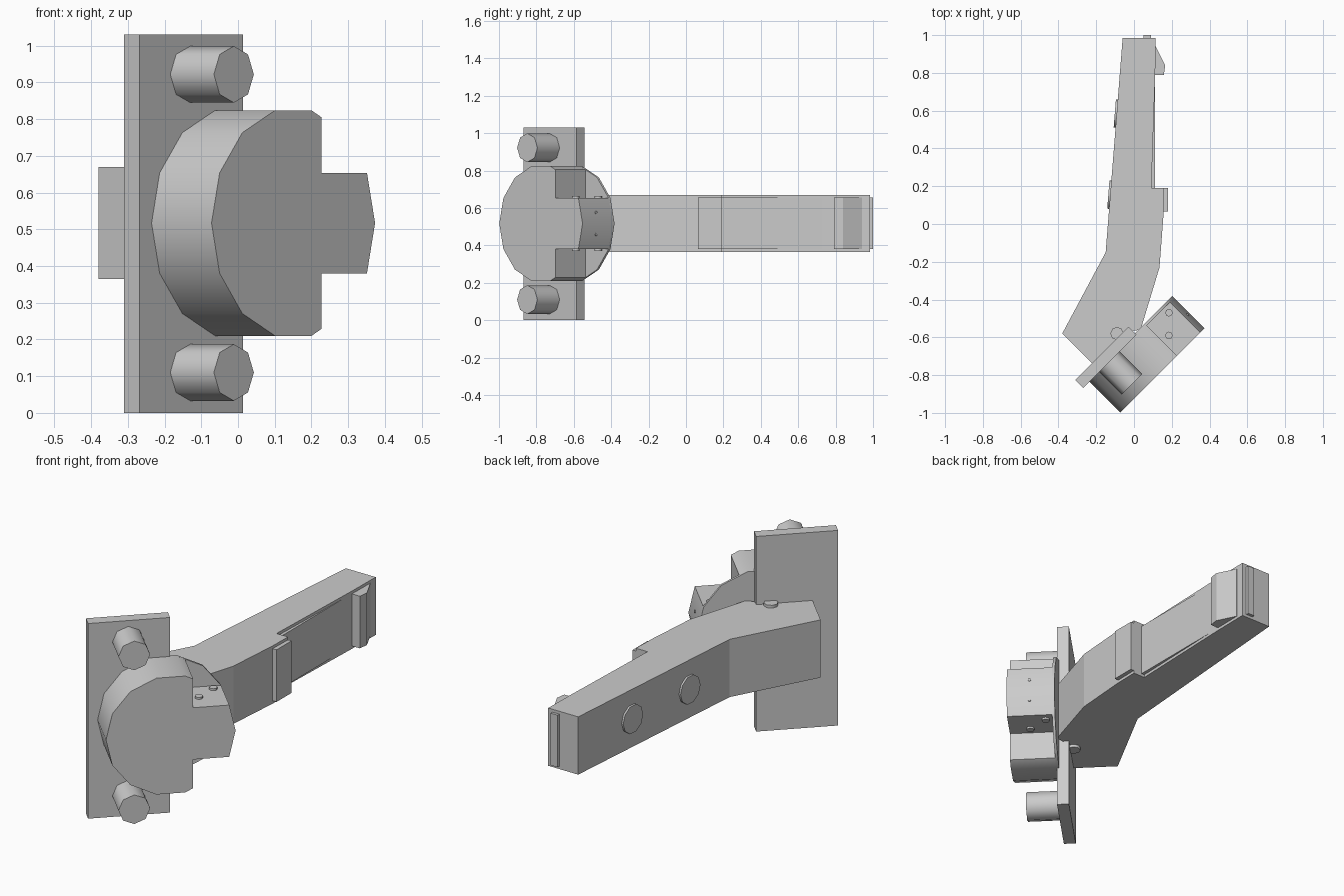
import bpy, bmesh, math
from mathutils import Vector

if "Cube" in bpy.data.objects:
    bpy.data.objects.remove(bpy.data.objects["Cube"])

R = math.sqrt(0.5)
X, Y, Z = Vector((1, 0, 0)), Vector((0, 1, 0)), Vector((0, 0, 1))
S = Vector((R, R, 0))      # along the mounting plate
T = Vector((R, -R, 0))     # out of the mounting plate
MID = 0.517                # mid height of the hinge


def extrude(name, pts, u, v, w, lo, hi, smooth=0):
    """Extrude a profile in the u-v plane along w from lo to hi."""
    bm = bmesh.new()
    rings = [[bm.verts.new(u * a + v * b + w * h) for a, b in pts] for h in (lo, hi)]
    n = len(pts)
    bm.faces.new(rings[0])
    bm.faces.new(rings[1])
    for i in range(n):
        j = (i + 1) % n
        bm.faces.new((rings[0][i], rings[0][j], rings[1][j], rings[1][i]))
    bmesh.ops.recalc_face_normals(bm, faces=bm.faces)
    mesh = bpy.data.meshes.new(name)
    bm.to_mesh(mesh)
    bm.free()
    ob = bpy.data.objects.new(name, mesh)
    bpy.context.collection.objects.link(ob)
    if smooth:
        bpy.ops.object.select_all(action='DESELECT')
        bpy.context.view_layer.objects.active = ob
        ob.select_set(True)
        bpy.ops.object.shade_smooth_by_angle(angle=math.radians(smooth))
    return ob


def ngon(a, b, r, n):
    return [(a + r * math.cos(2 * math.pi * i / n), b + r * math.sin(2 * math.pi * i / n))
            for i in range(n)]


def rect(a0, a1, b0, b1):
    return [(a0, b0), (a1, b0), (a1, b1), (a0, b1)]


# Bent arm
arm = [(-0.06, 0.985), (0.115, 0.985), (0.112, 0.79), (0.092, 0.19), (0.16, 0.19),
       (0.157, 0.06), (0.135, -0.23), (0.035, -0.56), (-0.018, -0.567),
       (-0.223, -0.737), (-0.38, -0.58), (-0.15, -0.15)]
extrude("arm", arm, X, Y, Z, 0.365, 0.67)

# Raised pieces on the arm's right side and end
z0, z1 = 0.38, 0.655
extrude("arm_inlay", [(0.06, 0.19), (0.11, 0.19), (0.11, 0.79), (0.06, 0.79)],
        X, Y, Z, z0, z1)
extrude("arm_step_pad", rect(0.1, 0.18, 0.065, 0.19), X, Y, Z, z0, z1)
extrude("arm_catch", [(0.09, 0.79), (0.158, 0.79), (0.165, 0.84), (0.115, 0.94), (0.09, 0.94)],
        X, Y, Z, z0, z1)
extrude("arm_end_tab", rect(0.05, 0.09, 0.97, 1.0), X, Y, Z, z0, z1)

# Round caps on the arm's left side
along = Vector((0.09, 1.135, 0)).normalized()
out = Vector((-along.y, along.x, 0))
for i, y in enumerate((0.585, 0.155)):
    c = Vector((-0.06 - (0.985 - y) * 0.09 / 1.135, y, 0))
    d = c.dot(out)
    extrude(f"arm_cap_{i}", ngon(c.dot(along), MID, 0.075, 10), along, Z, out,
            d - 0.02, d + 0.01, 40)

# Pivot pin heads above and below the arm
extrude("pivot_pin", ngon(-0.09, -0.58, 0.035, 8), X, Y, Z, 0.35, 0.685, 50)

# Mounting plate and its two pegs
extrude("mounting_plate", rect(-0.803, -0.405, 0.364, 0.424), S, T, Z, 0, 1.03)
for i, z in enumerate((0.11, 0.922)):
    extrude(f"peg_{i}", ngon(-0.608, z, 0.077, 8), S, Z, T, 0.41, 0.592, 50)

# Cup: 14-sided body with two corners notched away, leaving a tab
cs, cr, notch = -0.442, 0.315, -0.333
ring = ngon(cs, MID, cr, 14)
top = [ring[0], ring[1], (notch, ring[1][1]), (notch, MID + 0.288)] + ring[3:7]
bottom = [(a, 2 * MID - b) for a, b in reversed(top[1:])]
extrude("cup", top + [ring[7]] + bottom, S, Z, T, 0.42, 0.655, 30)
extrude("cup_rim", ring, S, Z, T, 0.413, 0.427, 30)

# Small rivets through the tab and pins at its tip
for i, (x, y) in enumerate(((0.185, -0.47), (0.185, -0.59))):
    extrude(f"tab_rivet_{i}", ngon(x, y, 0.02, 8), X, Y, Z, MID - 0.147, MID + 0.147, 50)
for i, dz in enumerate((-0.058, 0.058)):
    extrude(f"tip_pin_{i}", ngon(0.54, MID + dz, 0.008, 8), T, Z, S, -0.17, -0.135, 50)
